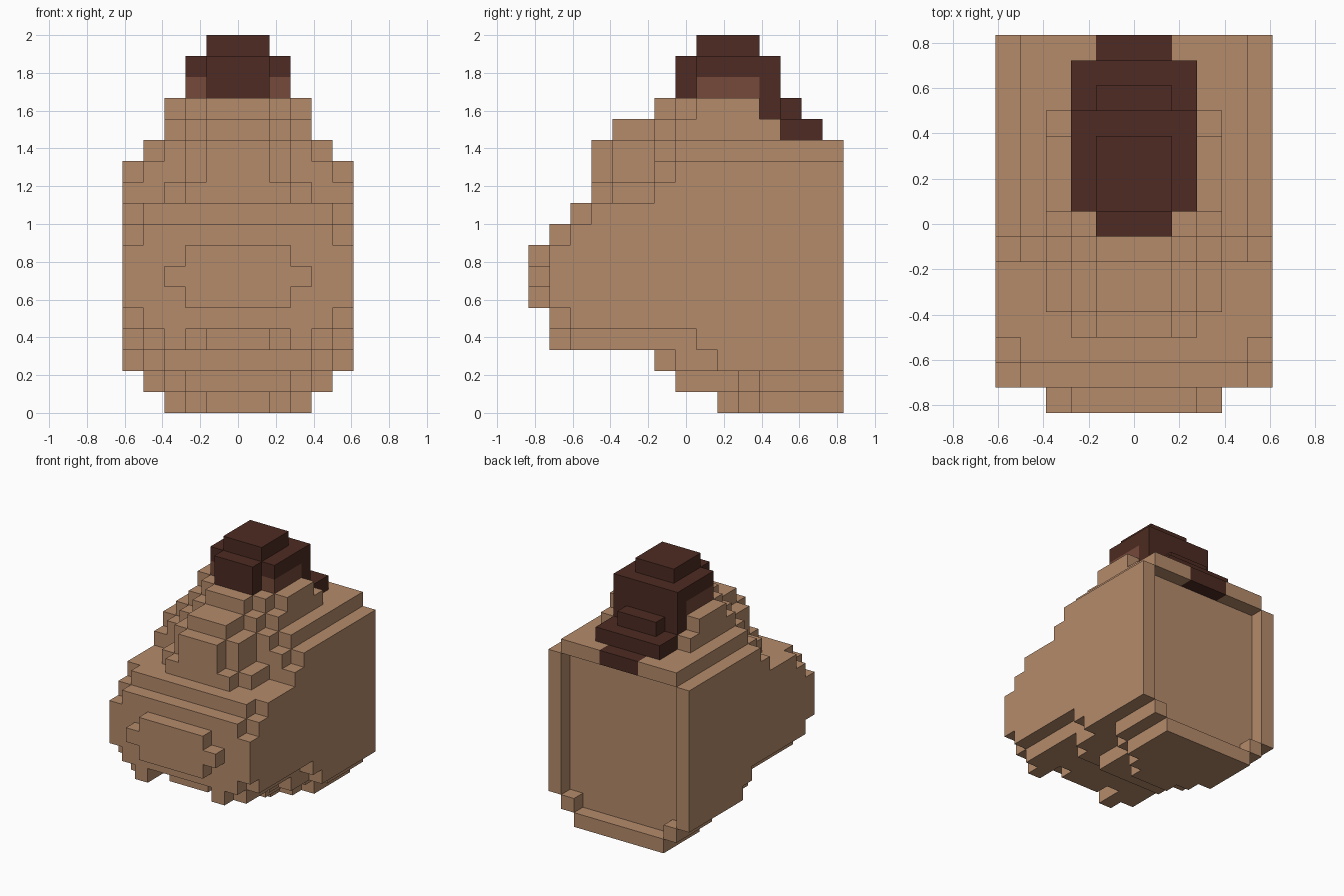
import bpy, bmesh, math

cube = bpy.data.objects.get("Cube")
if cube:
    bpy.data.objects.remove(cube, do_unlink=True)

U = 1 / 9  # block size: 11 wide, 15 deep, 18 high


def material(name, rgb):
    m = bpy.data.materials.new(name)
    m.use_nodes = True
    m.diffuse_color = (*rgb, 1)
    bsdf = next(n for n in m.node_tree.nodes if n.type == 'BSDF_PRINCIPLED')
    bsdf.inputs["Base Color"].default_value = (*rgb, 1)
    bsdf.inputs["Roughness"].default_value = 0.9
    return m


skin = material("tan skin", (0.462, 0.258, 0.147))
dark = material("dark brown hair", (0.074, 0.024, 0.016))
fade = material("faded brown hair", (0.178, 0.067, 0.041))

cells = {}


def fill(part, z, half, y0, y1, inner=0):
    """Mirrored row of blocks with inner <= |x| <= half, y0 <= y < y1."""
    for x in range(-half, half + 1):
        if abs(x) >= inner:
            for y in range(y0, y1):
                cells[x, y, z] = part


# Head: for each layer, the front row of the columns |x| = 0, 1, 2 ...
fronts = [
    [9, 9, 10, 11],
    [7, 7, 7, 10, 11],
    [6, 6, 6, 6, 7, 9],
    [2, 2, 3, 1, 2, 8],
    [1, 1, 1, 1, 1, 2],
    [0, 0, 0, 1, 1, 1],
    [0, 0, 0, 0, 1, 1],
    [0, 0, 0, 1, 1, 1],
    [1, 1, 1, 1, 1, 2],
    [2, 2, 2, 2, 2, 3],
    [3, 3, 3, 4, 6, 6],
    [3, 3, 4, 6, 6, 7],
    [3, 3, 4, 6, 7],
]
for z, row in enumerate(fronts):
    for ax, y in enumerate(row):
        fill("head", z, ax, y, 14, ax)

# Raised rim around the back of the head
fill("back_rim", 0, 3, 14, 15)
fill("back_rim", 1, 4, 14, 15, 4)
for z in range(2, 12):
    fill("back_rim", z, 5, 14, 15, 5)
fill("back_rim", 12, 4, 14, 15)

# Stepped crown
for z, row, back in ((13, [4, 4, 6, 7], 12), (14, [6, 6, 7, 8], 11)):
    for ax, y in enumerate(row):
        fill("crown", z, ax, y, back, ax)

# Hair running down the back, and the top knot
fill("hair", 12, 1, 14, 15)
fill("hair", 13, 2, 12, 14)
fill("hair", 14, 2, 11, 12)
fill("hair", 14, 1, 12, 13)
for z in (15, 16):
    fill("hair", z, 2, 8, 12)
    fill("hair", z, 1, 7, 8)
fill("hair", 17, 1, 8, 11)
fill("hair_sides", 15, 2, 8, 11, 2)

# Corner loops of each block face, by outward direction
SIDES = {
    (1, 0, 0): ((1, 0, 0), (1, 1, 0), (1, 1, 1), (1, 0, 1)),
    (-1, 0, 0): ((0, 0, 0), (0, 0, 1), (0, 1, 1), (0, 1, 0)),
    (0, 1, 0): ((0, 1, 0), (0, 1, 1), (1, 1, 1), (1, 1, 0)),
    (0, -1, 0): ((0, 0, 0), (1, 0, 0), (1, 0, 1), (0, 0, 1)),
    (0, 0, 1): ((0, 0, 1), (1, 0, 1), (1, 1, 1), (0, 1, 1)),
    (0, 0, -1): ((0, 0, 0), (0, 1, 0), (1, 1, 0), (1, 0, 0)),
}


def build(part, mat):
    """Mesh the exposed block faces of one part and merge the flat areas."""
    bm = bmesh.new()
    verts = {}
    for (x, y, z), p in cells.items():
        if p != part:
            continue
        for (dx, dy, dz), loop in SIDES.items():
            if (x + dx, y + dy, z + dz) in cells:
                continue
            face = []
            for a, b, c in loop:
                k = (x + a, y + b, z + c)
                if k not in verts:
                    verts[k] = bm.verts.new(((k[0] - 0.5) * U, (k[1] - 7.5) * U, k[2] * U))
                face.append(verts[k])
            bm.faces.new(face)
    bmesh.ops.dissolve_limit(bm, angle_limit=math.radians(1),
                             verts=bm.verts[:], edges=bm.edges[:])
    me = bpy.data.meshes.new(part)
    bm.to_mesh(me)
    bm.free()
    me.materials.append(mat)
    bpy.context.collection.objects.link(bpy.data.objects.new(part, me))


for part, mat in (("head", skin), ("back_rim", skin), ("crown", skin),
                  ("hair", dark), ("hair_sides", fade)):
    build(part, mat)
